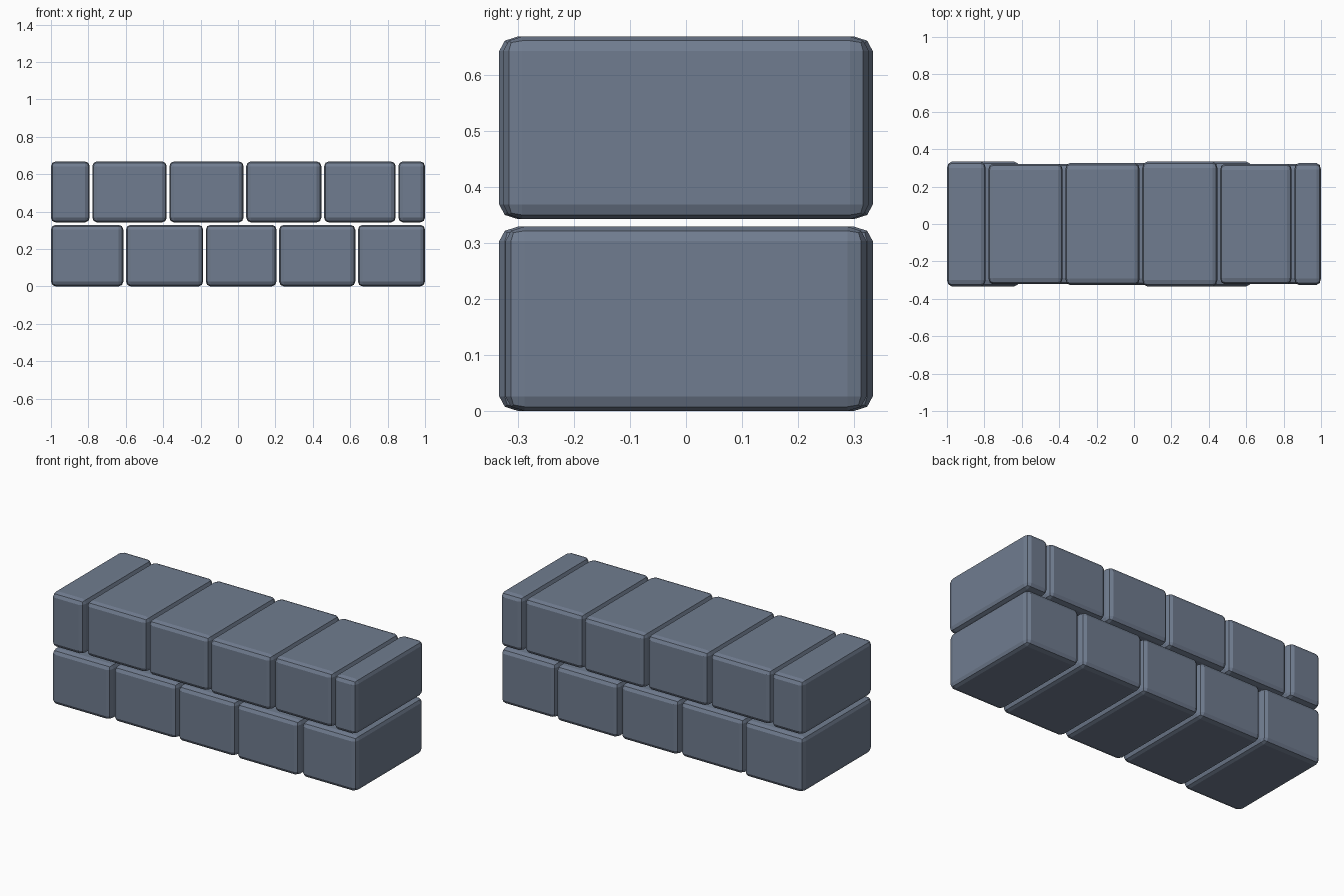
import bpy
import bmesh
from mathutils import Vector

cube = bpy.data.objects.get("Cube")
if cube:
    bpy.data.objects.remove(cube, do_unlink=True)

stone = bpy.data.materials.new("slate_grey_stone")
stone.use_nodes = True
colour = (0.162, 0.202, 0.276, 1.0)
stone.diffuse_color = colour
stone.node_tree.nodes["Principled BSDF"].inputs["Base Color"].default_value = colour

BEVEL = Vector((0.025, 0.034, 0.026))  # rounding along each axis
HALF_DEPTHS = (0.333, 0.322, 0.326)    # bricks alternate in depth


def brick(name, x0, x1, half_depth, z0, z1):
    """Box with edges rounded in two flat steps."""
    size = Vector((x1 - x0, 2 * half_depth, z1 - z0))
    bm = bmesh.new()
    bmesh.ops.create_cube(bm, size=1)
    # Bevel in units of the rounding, then scale to the real size
    bmesh.ops.scale(bm, vec=[s / b for s, b in zip(size, BEVEL)], verts=bm.verts)
    bmesh.ops.bevel(bm, geom=bm.edges[:], offset=1, offset_type='OFFSET',
                    segments=2, profile=0.5, affect='EDGES')
    bmesh.ops.scale(bm, vec=BEVEL, verts=bm.verts)
    mesh = bpy.data.meshes.new(name)
    bm.to_mesh(mesh)
    bm.free()
    mesh.materials.append(stone)
    obj = bpy.data.objects.new(name, mesh)
    obj.location = ((x0 + x1) / 2, 0, (z0 + z1) / 2)
    bpy.context.collection.objects.link(obj)


# Each course: bottom, top, and the centres of its mortar gaps
COURSES = {
    "lower_brick": (0.0, 0.329, [-0.606, -0.179, 0.213, 0.634]),
    "upper_brick": (0.342, 0.668, [-0.786, -0.374, 0.037, 0.453, 0.85]),
}
GAP = 0.014

for name, (z0, z1, joints) in COURSES.items():
    starts = [-1.0] + [j + GAP / 2 for j in joints]
    ends = [j - GAP / 2 for j in joints] + [1.0]
    for i, (x0, x1) in enumerate(zip(starts, ends)):
        brick(f"{name}_{i + 1}", x0, x1, HALF_DEPTHS[i % 3], z0, z1)
